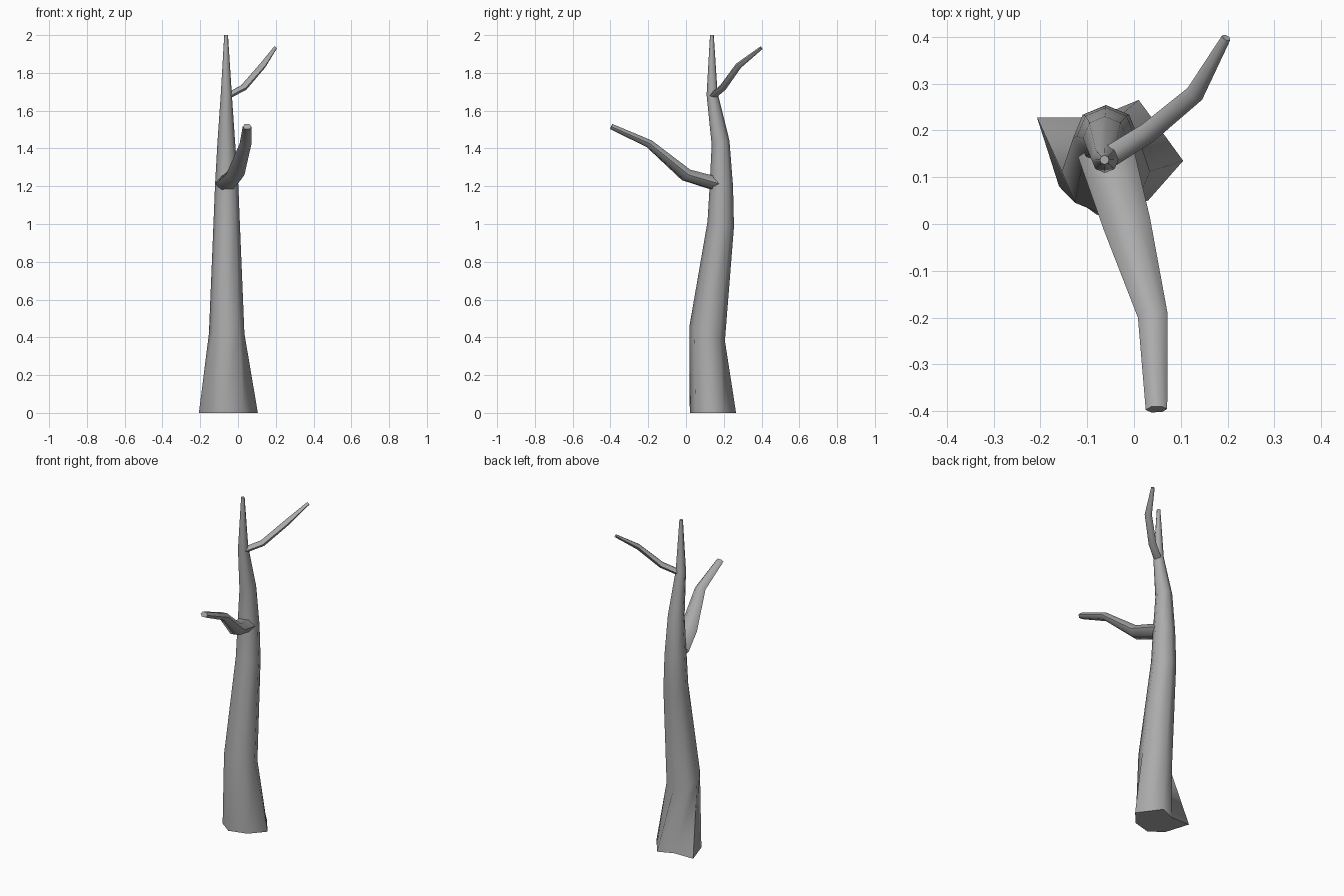
import bpy, bmesh
from math import sin, cos, radians, pi
from mathutils import Vector

if "Cube" in bpy.data.objects:
    bpy.data.objects.remove(bpy.data.objects["Cube"])

# Dark grey bark
bark = bpy.data.materials.new("bark")
bark.diffuse_color = (.41, .41, .41, 1)
bark.use_nodes = True
bark.node_tree.nodes["Principled BSDF"].inputs["Base Color"].default_value = bark.diffuse_color


def loft(name, rings):
    """Skin a list of equal-sized point rings and cap both ends."""
    bm = bmesh.new()
    loops = [[bm.verts.new(p) for p in ring] for ring in rings]
    n = len(loops[0])
    for a, b in zip(loops, loops[1:]):
        for i in range(n):
            j = (i + 1) % n
            bm.faces.new((a[i], a[j], b[j], b[i]))
    bm.faces.new(loops[0][::-1])
    bm.faces.new(loops[-1])
    bmesh.ops.recalc_face_normals(bm, faces=bm.faces)
    mesh = bpy.data.meshes.new(name)
    bm.to_mesh(mesh)
    bm.free()
    mesh.materials.append(bark)
    obj = bpy.data.objects.new(name, mesh)
    bpy.context.collection.objects.link(obj)
    bpy.ops.object.select_all(action='DESELECT')
    obj.select_set(True)
    bpy.context.view_layer.objects.active = obj
    bpy.ops.object.shade_smooth_by_angle(angle=radians(66))
    return obj


def branch(name, path, sides=6):
    """Tapered branch: path of (x, y, z, half width, half thickness)."""
    pts = [Vector(p[:3]) for p in path]
    rings = []
    for k, p in enumerate(path):
        t = (pts[min(k + 1, len(pts) - 1)] - pts[max(k - 1, 0)]).normalized()
        side = t.cross(Vector((0, 0, 1))).normalized()
        up = side.cross(t)
        rings.append([pts[k] + side * p[3] * cos(2 * pi * i / sides)
                      + up * p[4] * sin(2 * pi * i / sides)
                      for i in range(sides)])
    return loft(name, rings)


# Trunk: flared irregular root outline, then tapering leaning rings
roots = [(.105, .135), (.06, .197), (.01, .265), (-.08, .228),
         (-.207, .227), (-.16, .08), (-.08, .02), (.03, .05)]
rings = [[(x, y, 0) for x, y in roots]]
# x, y, z, radius, front-to-back tilt
sections = [(-.06, .112, .42, .094, -.4), (-.06, .184, 1.0, .07, -.2),
            (-.06, .187, 1.2, .062, 0), (-.062, .183, 1.43, .047, .25),
            (-.062, .138, 1.69, .029, .2), (-.063, .137, 2.0, .01, 0)]
for x, y, z, r, tilt in sections:
    rings.append([(x + r * cos(i * pi / 4), y + r * sin(i * pi / 4),
                   z + tilt * r * sin(i * pi / 4)) for i in range(8)])
loft("trunk", rings)

# Lower branch reaching forward
branch("lower_branch", [(-.062, .16, 1.213, .06, .041),
                        (-.015, 0, 1.26, .051, .037),
                        (.04, -.195, 1.425, .032, .024),
                        (.048, -.396, 1.516, .023, .017)])

# Upper branch reaching back and right
branch("upper_branch", [(-.05, .145, 1.68, .023, .016),
                        (.03, .195, 1.722, .022, .017),
                        (.13, .278, 1.838, .02, .016),
                        (.197, .398, 1.932, .01, .009)])
